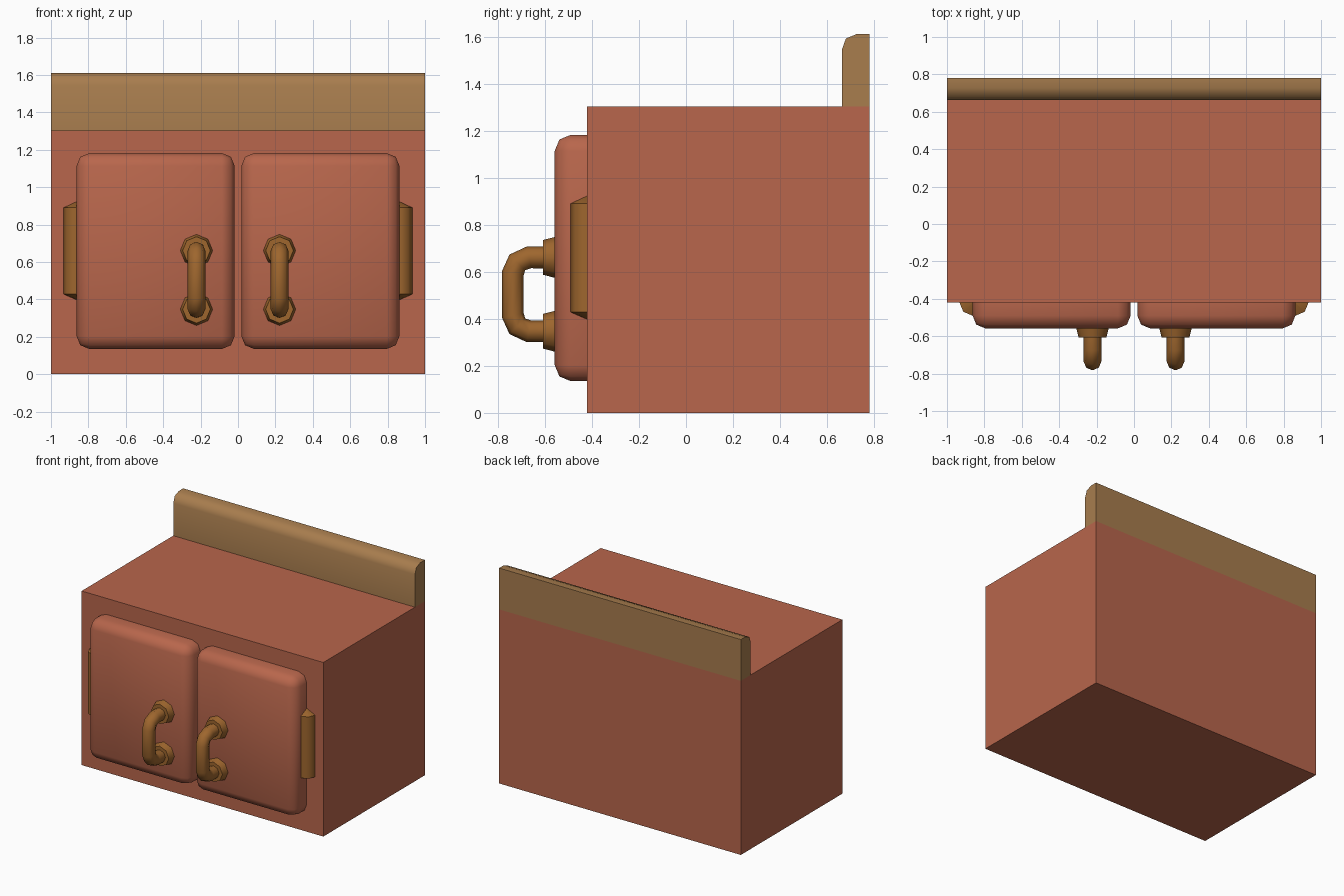
import bpy, bmesh, math
from mathutils import Vector, Matrix

if "Cube" in bpy.data.objects:
    bpy.data.objects.remove(bpy.data.objects["Cube"])


def material(name, rgb):
    m = bpy.data.materials.new(name)
    m.diffuse_color = (*rgb, 1)
    m.use_nodes = True
    m.node_tree.nodes["Principled BSDF"].inputs["Base Color"].default_value = m.diffuse_color
    return m


TERRACOTTA = material("terracotta paint", (0.479, 0.133, 0.072))
WOOD = material("tan wood", (0.392, 0.205, 0.076))
BRASS = material("dark brass", (0.342, 0.133, 0.027))


def finish(bm, name, mat, smooth=None):
    bmesh.ops.recalc_face_normals(bm, faces=bm.faces[:])
    me = bpy.data.meshes.new(name)
    bm.to_mesh(me)
    bm.free()
    me.materials.append(mat)
    ob = bpy.data.objects.new(name, me)
    bpy.context.collection.objects.link(ob)
    if smooth:
        bpy.ops.object.select_all(action='DESELECT')
        ob.select_set(True)
        bpy.context.view_layer.objects.active = ob
        bpy.ops.object.shade_smooth_by_angle(angle=math.radians(smooth))
    return ob


def box(lo, hi):
    bm = bmesh.new()
    lo, hi = Vector(lo), Vector(hi)
    bmesh.ops.create_cube(bm, size=1)
    for v in bm.verts:
        v.co = (lo + hi) / 2 + Vector(a * b for a, b in zip(v.co, hi - lo))
    return bm


def skin(rings):
    """Closed surface through a list of equal-length rings of points."""
    bm = bmesh.new()
    rs = [[bm.verts.new(p) for p in r] for r in rings]
    n = len(rs[0])
    for a, b in zip(rs, rs[1:]):
        for i in range(n):
            bm.faces.new((a[i], a[(i + 1) % n], b[(i + 1) % n], b[i]))
    bm.faces.new(rs[0])
    bm.faces.new(rs[-1])
    return bm


def cone(center, r1, r2, depth, axis='Z'):
    bm = bmesh.new()
    rot = Matrix.Rotation(math.pi / 2, 4, 'X') if axis == 'Y' else Matrix()
    bmesh.ops.create_cone(bm, cap_ends=True, segments=8, radius1=r1, radius2=r2,
                          depth=depth, matrix=Matrix.Translation(center) @ rot)
    return bm


# Cabinet body
finish(box((-1, -0.42, 0), (1, 0.78, 1.302)), "cabinet_body", TERRACOTTA)

# Back rail with a rounded front top edge
rail = [(0.78, 1.302), (0.663, 1.302), (0.663, 1.545), (0.68, 1.592),
        (0.727, 1.611), (0.78, 1.611)]
finish(skin([[(x, y, z) for y, z in rail] for x in (-1, 1)]), "back_rail", WOOD, 50)

for s, side in ((-1, "left"), (1, "right")):
    # Door: rounded on the front and on its corners
    x0, x1 = sorted((s * 0.018, s * 0.863))
    bm = box((x0, -0.558, 0.135), (x1, -0.41, 1.182))
    edges = [e for e in bm.edges if any(v.co.y < -0.5 for v in e.verts)]
    bmesh.ops.bevel(bm, geom=edges, offset=0.068, offset_type='OFFSET',
                    segments=2, profile=0.5, affect='EDGES')
    finish(bm, side + "_door", TERRACOTTA, 50)

    # Hinge: eight-sided pin with shallow pointed ends
    hx, hy, r = s * 0.863, -0.42, 0.07
    rings = [[(hx + rr * math.cos(i * math.pi / 4), hy + rr * math.sin(i * math.pi / 4), z)
              for i in range(8)]
             for rr, z in ((0.001, 0.398), (r, 0.428), (r, 0.89), (0.001, 0.922))]
    finish(skin(rings), side + "_hinge", BRASS, 50)

    # Handle: eight-sided bent tube
    cx, cz = s * 0.222, 0.504
    half = [(-0.565, 0.157), (-0.668, 0.157), (-0.717, 0.136), (-0.736, 0.09)]
    path = half + [(y, -z) for y, z in reversed(half)]
    pts = [Vector((cx, y, cz + z)) for y, z in path]
    rings = []
    for i, p in enumerate(pts):
        d0 = (p - pts[max(i - 1, 0)]).normalized()
        d1 = (pts[min(i + 1, len(pts) - 1)] - p).normalized()
        t = (d0 + d1).normalized()
        nrm = t.cross(Vector((1, 0, 0)))
        rings.append([p + 0.047 * (Vector((1, 0, 0)) * math.cos(a) + nrm * math.sin(a))
                      for a in (k * math.pi / 4 for k in range(8))])
    finish(skin(rings), side + "_handle", BRASS, 50)

    # Handle mounts: tapered octagons
    for dz, pos in ((0.157, "upper"), (-0.157, "lower")):
        bm = cone((cx, -0.58, cz + dz), 0.088, 0.074, 0.055, 'Y')
        finish(bm, f"{side}_{pos}_mount", BRASS, 50)
